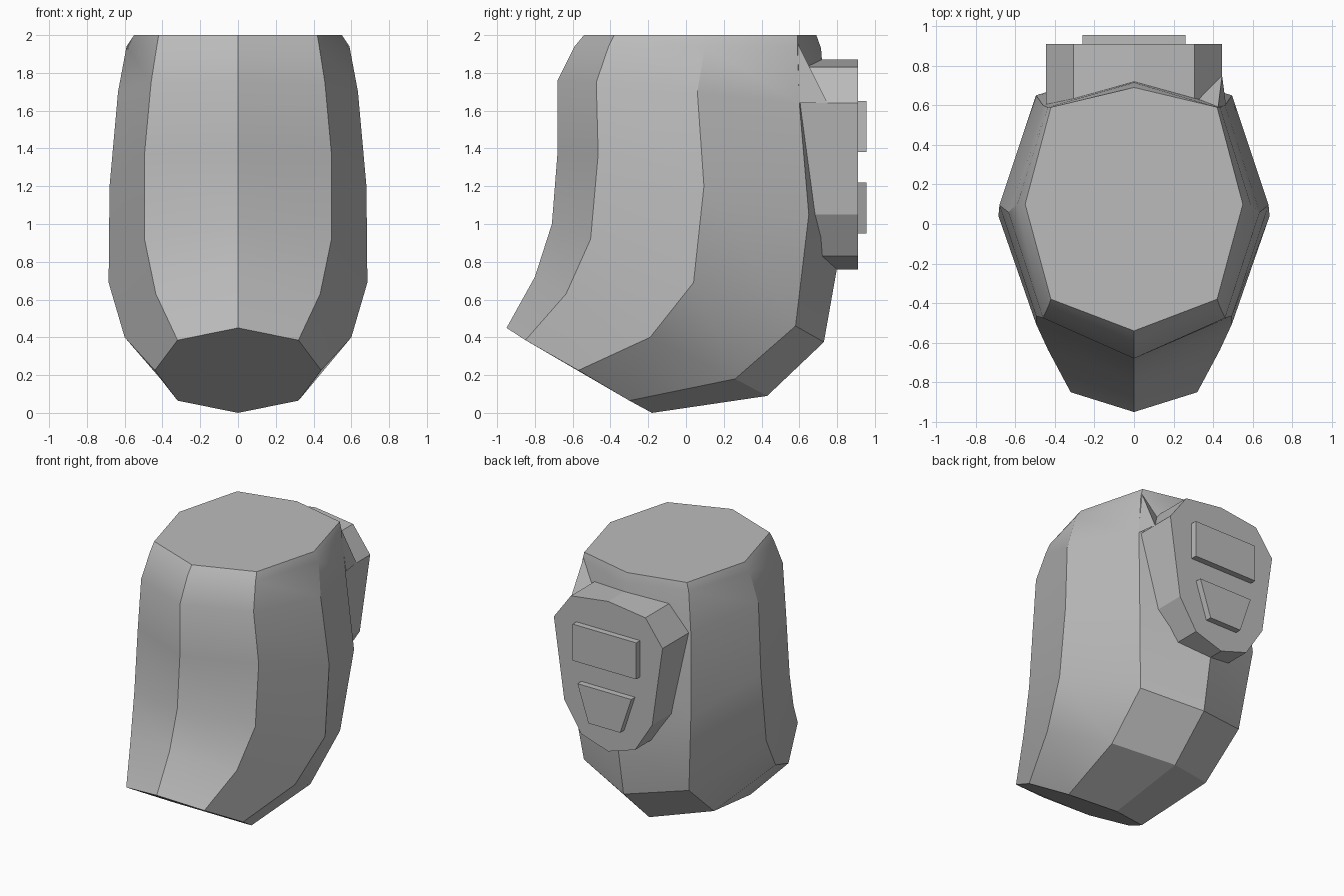
import bpy, bmesh, math

cube = bpy.data.objects.get("Cube")
if cube:
    bpy.data.objects.remove(cube, do_unlink=True)

grey = bpy.data.materials.new("plain_grey")
grey.use_nodes = True
COLOUR = (0.5, 0.5, 0.5, 1)
grey.diffuse_color = COLOUR
grey.node_tree.nodes["Principled BSDF"].inputs["Base Color"].default_value = COLOUR


def finish(name, bm, smooth=False):
    bmesh.ops.recalc_face_normals(bm, faces=bm.faces)
    mesh = bpy.data.meshes.new(name)
    bm.to_mesh(mesh)
    bm.free()
    mesh.materials.append(grey)
    ob = bpy.data.objects.new(name, mesh)
    bpy.context.collection.objects.link(ob)
    if smooth:
        bpy.ops.object.select_all(action='DESELECT')
        ob.select_set(True)
        bpy.context.view_layer.objects.active = ob
        bpy.ops.object.shade_smooth_by_angle(angle=math.radians(30))
    return ob


def slab(name, half, y0, y1):
    """Extrude a mirrored (x, z) half outline along y."""
    outline = half + [(-x, z) for x, z in reversed(half) if x > 0]
    bm = bmesh.new()
    face = bm.faces.new([bm.verts.new((x, y0, z)) for x, z in outline])
    out = bmesh.ops.extrude_face_region(bm, geom=[face])["geom"]
    moved = [v for v in out if isinstance(v, bmesh.types.BMVert)]
    bmesh.ops.translate(bm, verts=moved, vec=(0, y1 - y0, 0))
    return finish(name, bm)


# Body: long edge lines from top to bottom, right half only
front = [(0, -.54, 2), (0, -.59, 1.94), (0, -.68, 1.76), (0, -.68, 1.38),
         (0, -.71, 1), (0, -.80, .72), (0, -.95, .45)]
front_corner = [(.42, -.38, 2), (.43, -.41, 1.94), (.46, -.475, 1.75), (.495, -.465, 1.37),
                (.495, -.505, .92), (.435, -.635, .63), (.32, -.85, .385)]
side = [(.55, .10, 2), (.59, .10, 1.94), (.635, .06, 1.7), (.68, .095, 1.2),
        (.685, .04, .69), (.60, -.19, .40), (.44, -.57, .225)]
back_corner = [(.42, .59, 2), (.435, .59, 1.94), (.46, .60, 1.64), (.495, .65, 1.05),
               (.43, .58, .46), (.41, .26, .18), (.32, -.30, .065)]
back = [(0, .69, 2), (0, .715, 1.93), (0, .74, 1.6), (0, .80, .77),
        (0, .73, .375), (0, .43, .09), (0, -.18, 0)]

half_lines = [front, front_corner, side, back_corner, back]
mirrored = [[(-x, y, z) for x, y, z in line] for line in half_lines[3:0:-1]]
bm = bmesh.new()
columns = [[bm.verts.new(p) for p in line] for line in half_lines + mirrored]
for i, a in enumerate(columns):
    b = columns[(i + 1) % len(columns)]
    for k in range(len(a) - 1):
        bm.faces.new((a[k], b[k], b[k + 1], a[k + 1]))
for k in (0, -1):
    bm.faces.new([c[k] for c in columns])
finish("body", bm, smooth=True)

# Back plate sunk into the body, with two raised panels
slab("back_plate", [(0, 1.87), (.305, 1.83), (.445, 1.64), (.36, 1.05), (.22, .83), (0, .76)], .56, .91)
slab("upper_panel", [(.26, 1.65), (.26, 1.38)], .89, .955)
slab("lower_panel", [(.22, 1.22), (.13, .95)], .89, .955)

# Small web joining the body to the plate on one side
bm = bmesh.new()
for p in [(.425, .59, 1.96), (.445, .75, 1.64), (.465, .60, 1.64), (.30, .62, 1.80)]:
    bm.verts.new(p)
bmesh.ops.convex_hull(bm, input=bm.verts)
finish("plate_web", bm)
